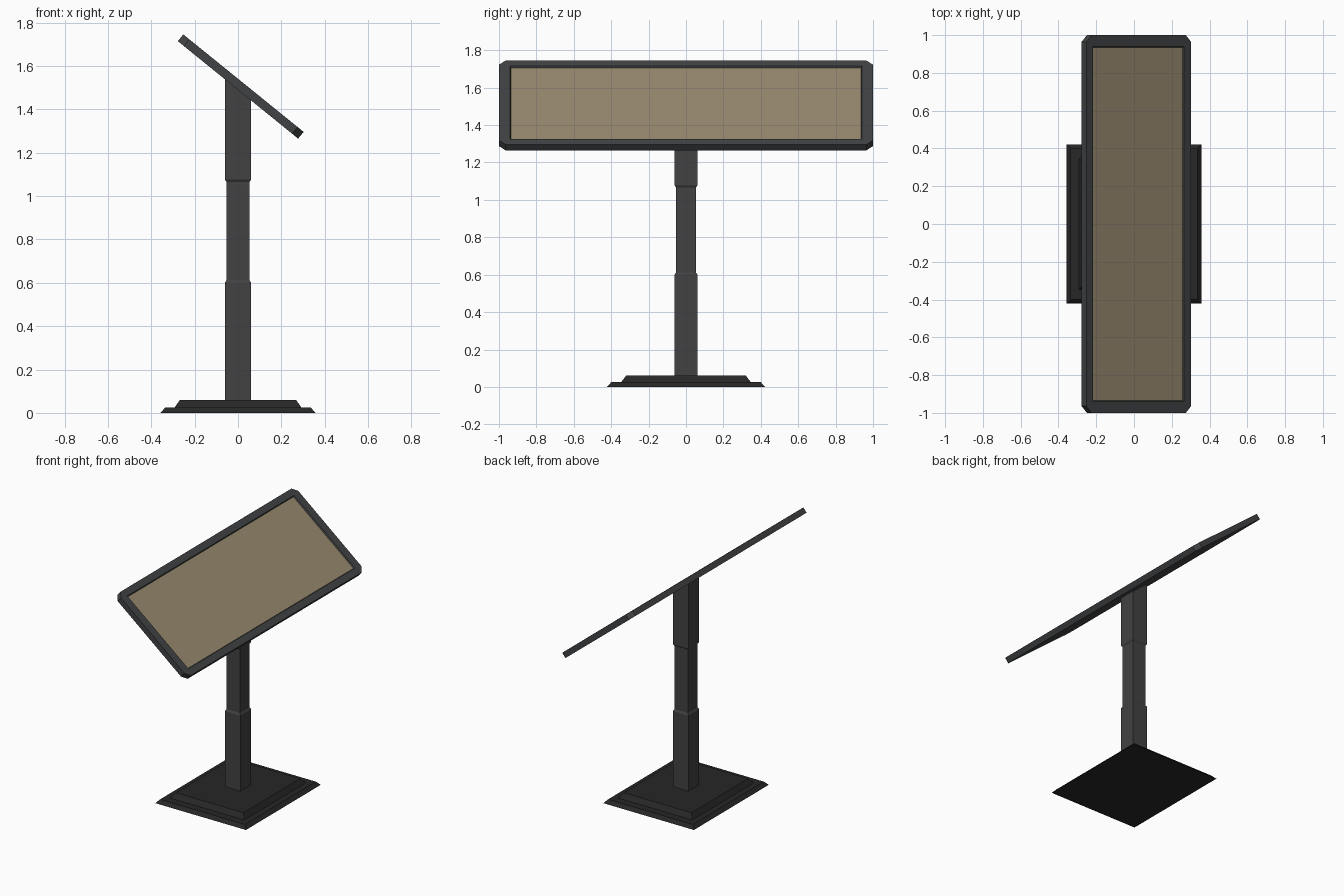
import bpy
import bmesh
import math
from mathutils import Matrix

cube = bpy.data.objects.get("Cube")
if cube:
    bpy.data.objects.remove(cube, do_unlink=True)


def material(name, rgb):
    mat = bpy.data.materials.new(name)
    mat.use_nodes = True
    mat.diffuse_color = (*rgb, 1)
    bsdf = mat.node_tree.nodes["Principled BSDF"]
    bsdf.inputs["Base Color"].default_value = (*rgb, 1)
    bsdf.inputs["Roughness"].default_value = 0.7
    return mat


def outline(bm, hx, hy, cut, z):
    """Rectangle with cut corners, given by its half sizes."""
    points = []
    for sx, sy in ((1, 1), (-1, 1), (-1, -1), (1, -1)):
        pair = [(sx * hx, sy * (hy - cut), z), (sx * (hx - cut), sy * hy, z)]
        points += pair if sx * sy > 0 else pair[::-1]
    return [bm.verts.new(p) for p in points]


def loft(name, mat, rings, matrix=Matrix()):
    """Closed solid skinned through a stack of outlines."""
    bm = bmesh.new()
    loops = [outline(bm, *ring) for ring in rings]
    bm.faces.new(loops[0][::-1])
    bm.faces.new(loops[-1])
    for low, high in zip(loops, loops[1:]):
        for i in range(8):
            j = (i + 1) % 8
            bm.faces.new((low[i], low[j], high[j], high[i]))
    bmesh.ops.remove_doubles(bm, verts=bm.verts, dist=1e-5)
    mesh = bpy.data.meshes.new(name)
    bm.to_mesh(mesh)
    bm.free()
    mesh.materials.append(mat)
    obj = bpy.data.objects.new(name, mesh)
    obj.matrix_world = matrix
    bpy.context.collection.objects.link(obj)
    return obj


base_black = material("base black", (0.02, 0.02, 0.02))
post_grey = material("post grey", (0.054, 0.054, 0.054))
frame_grey = material("frame grey", (0.053, 0.055, 0.057))
panel_tan = material("panel tan", (0.32, 0.255, 0.16))

# Stepped base with sloping edges
loft("base", base_black, [
    (0.358, 0.422, 0, 0), (0.335, 0.4, 0, 0.025),
    (0.292, 0.347, 0, 0.025), (0.268, 0.32, 0, 0.06)])

# Square post with a narrower middle section
thick, thin = 0.061, 0.053
post = loft("post", post_grey, [
    (thick, thick, 0, 0.05), (thick, thick, 0, 0.6), (thin, thin, 0, 0.612),
    (thin, thin, 0, 1.065), (thick, thick, 0, 1.077), (thick, thick, 0, 1.5)])

# Slant the top of the post to meet the tilted board
tilt = math.radians(39)
for v in post.data.vertices:
    if v.co.z > 1.4:
        v.co.z -= v.co.x * math.tan(tilt)

# Tilted board: frame with cut corners and a shallow recess
board = Matrix.Translation((0.0125, 0, 1.505)) @ Matrix.Rotation(tilt, 4, "Y")
loft("board_frame", frame_grey, [
    (0.357, 1, 0.036, -0.02), (0.357, 1, 0.036, 0.02),
    (0.31, 0.94, 0, 0.02), (0.305, 0.935, 0, 0.01)], board)

# Display panel set into the recess
loft("display_panel", panel_tan, [
    (0.305, 0.935, 0, 0.006), (0.305, 0.935, 0, 0.012)], board)
